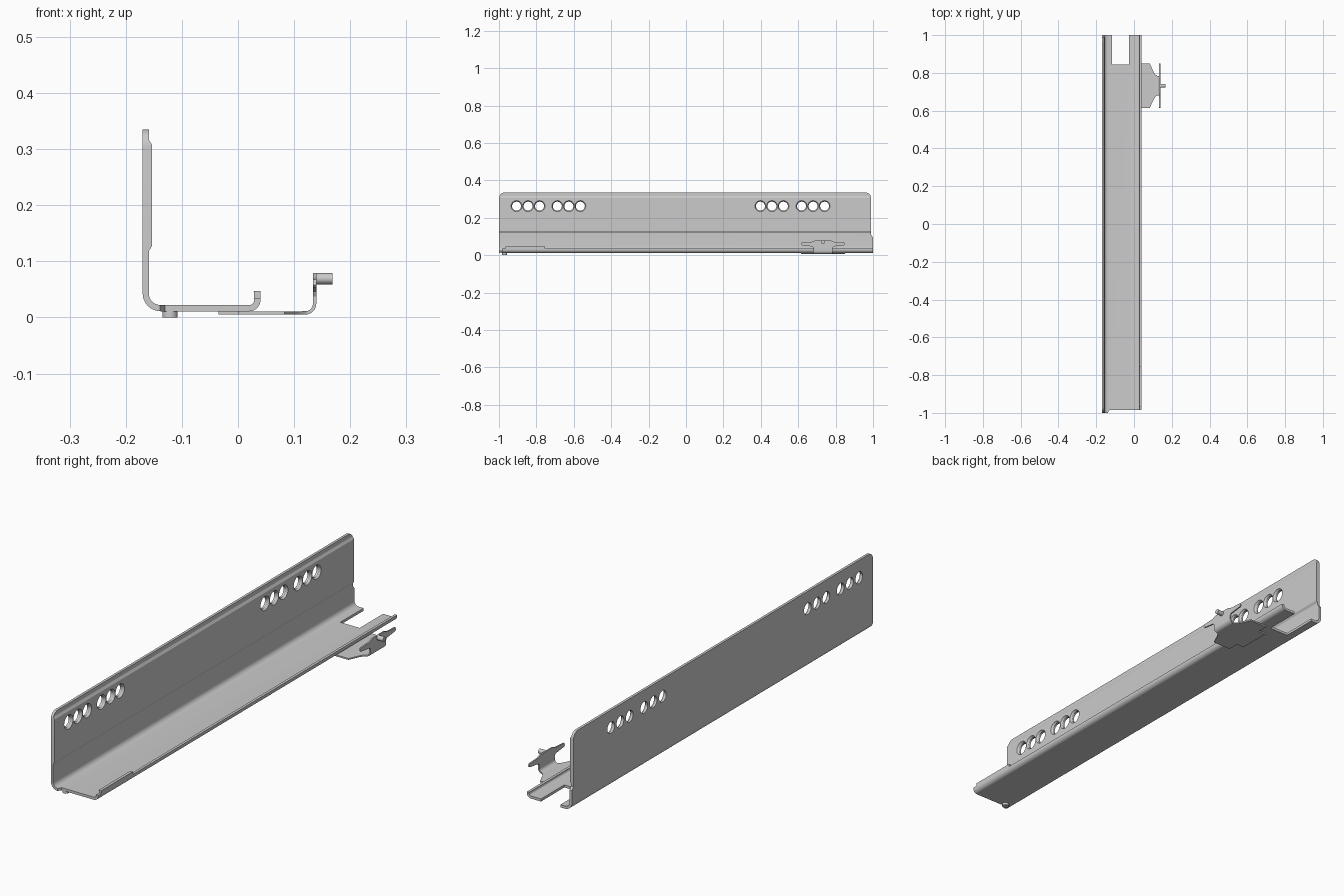
import bpy, bmesh, math
from mathutils import Vector

if "Cube" in bpy.data.objects:
    bpy.data.objects.remove(bpy.data.objects["Cube"])


def finish(name, bm):
    bmesh.ops.recalc_face_normals(bm, faces=bm.faces)
    me = bpy.data.meshes.new(name)
    bm.to_mesh(me)
    bm.free()
    ob = bpy.data.objects.new(name, me)
    bpy.context.collection.objects.link(ob)
    return ob


def prism(name, pts, axis, a, b):
    """Extrude a 2D outline along 'x' (points are y,z), 'y' (x,z) or 'z' (x,y)."""
    place = {'x': lambda p, d: (d, p[0], p[1]),
             'y': lambda p, d: (p[0], d, p[1]),
             'z': lambda p, d: (p[0], p[1], d)}[axis]
    bm = bmesh.new()
    f = bm.faces.new([bm.verts.new(place(p, a)) for p in pts])
    ext = bmesh.ops.extrude_face_region(bm, geom=[f])
    move = Vector(place((0, 0), b - a))
    bmesh.ops.translate(bm, vec=move, verts=[v for v in ext['geom'] if isinstance(v, bmesh.types.BMVert)])
    return finish(name, bm)


def rect(x0, x1, y0, y1):
    return [(x0, y0), (x1, y0), (x1, y1), (x0, y1)]


def arc(cx, cy, r, a0, a1, n=8):
    return [(cx + r * math.cos(math.radians(a0 + (a1 - a0) * i / n)),
             cy + r * math.sin(math.radians(a0 + (a1 - a0) * i / n))) for i in range(n + 1)]


def activate(ob):
    bpy.ops.object.select_all(action='DESELECT')
    ob.select_set(True)
    bpy.context.view_layer.objects.active = ob


def boolean(ob, cutter, op='DIFFERENCE'):
    m = ob.modifiers.new("cut", 'BOOLEAN')
    m.operation, m.solver, m.object = op, 'EXACT', cutter
    activate(ob)
    bpy.ops.object.modifier_apply(modifier=m.name)
    bpy.data.objects.remove(cutter)


def smooth(ob):
    activate(ob)
    bpy.ops.object.shade_smooth_by_angle(angle=math.radians(30))


# Rail: bent sheet section with thickened wall and small outer lip
section = ([(-0.17, 0.335)] + arc(-0.138, 0.043, 0.032, 180, 270)
           + arc(0.02, 0.031, 0.02, -90, 0) + [(0.04, 0.047), (0.028, 0.047)]
           + arc(0.02, 0.031, 0.009, 0, -90, 5) + arc(-0.138, 0.043, 0.021, 270, 180)
           + [(-0.159, 0.118), (-0.153, 0.128), (-0.153, 0.307), (-0.159, 0.317), (-0.159, 0.335)])
rail = prism("rail", section, 'y', -1.1, 1.1)

# Side outline: rounded upper corners, step at the back end
side = ([(-1, -0.1), (1, -0.1), (1, 0.095), (0.99, 0.108)]
        + arc(0.96, 0.305, 0.03, 0, 90) + arc(-0.97, 0.305, 0.03, 90, 180))
boolean(rail, prism("side_outline", side, 'x', -0.3, 0.3), 'INTERSECT')

# Back slot, set-back front floor edge, lowered lip
boolean(rail, prism("slot", rect(-0.116, -0.026, 0.845, 1.2), 'z', -0.1, 0.2))
front = [(-0.145, -1.2), (0.2, -1.2), (0.2, -0.985), (-0.13, -0.985), (-0.145, -1.01)]
boolean(rail, prism("front_edge", front, 'z', -0.1, 0.2))
boolean(rail, prism("lip_step", rect(0.0, 0.1, -0.755, 1.2), 'z', 0.035, 0.1))
boolean(rail, prism("lip_end", rect(0.0, 0.1, -1.2, -0.965), 'z', 0.035, 0.1))

# Countersunk screw holes: four groups of three
bm = bmesh.new()
N = 24
for start in (-0.906, -0.688, 0.398, 0.618):
    for k in range(3):
        y = start + 0.0615 * k
        rings = [[bm.verts.new((x, y + r * math.cos(2 * math.pi * i / N),
                                0.262 + r * math.sin(2 * math.pi * i / N))) for i in range(N)]
                 for x, r in ((-0.2, 0.024), (-0.161, 0.024), (-0.153, 0.0295), (-0.14, 0.0295))]
        bm.faces.new(rings[0])
        bm.faces.new(rings[-1])
        for r0, r1 in zip(rings, rings[1:]):
            for i in range(N):
                j = (i + 1) % N
                bm.faces.new((r0[i], r0[j], r1[j], r1[i]))
boolean(rail, finish("hole_cutters", bm))
smooth(rail)

# Locating pin under the front corner
pin = prism("locating_pin", arc(-0.121, -0.97, 0.0135, 0, 345, 23), 'z', 0.0, 0.014)
smooth(pin)

# Clip plate: flared strip bent upward (x, z, half width)
Y = 0.732
bm = bmesh.new()
rows = [(0.0, 0.008, 0.118), (0.083, 0.008, 0.118), (0.093, 0.008, 0.097), (0.103, 0.008, 0.075),
        (0.114, 0.008, 0.058)]
rows += [(x, z, 0.052) for x, z in arc(0.12, 0.0245, 0.0165, -80, 0, 6)] + [(0.1365, 0.05, 0.05)]
pairs = [(bm.verts.new((x, Y - w, z)), bm.verts.new((x, Y + w, z))) for x, z, w in rows]
for (a, b), (c, d) in zip(pairs, pairs[1:]):
    bm.faces.new((a, b, d, c))
plate = finish("clip_plate", bm)
m = plate.modifiers.new("thickness", 'SOLIDIFY')
m.thickness, m.offset = 0.006, 0
activate(plate)
bpy.ops.object.modifier_apply(modifier=m.name)
smooth(plate)

# Narrow tongue of the clip reaching under the floor
prism("clip_tongue", rect(-0.035, 0.001, Y - 0.07, Y + 0.07), 'z', 0.005, 0.011)

# Clip wings spreading both ways at the top of the upright
half = [(0.05, 0.035), (0.056, 0.046), (0.113, 0.053), (0.118, 0.058),
        (0.115, 0.068), (0.06, 0.071), (0.04, 0.079)]
wings = [(Y + u, z) for u, z in half] + [(Y - u, z) for u, z in reversed(half)]
prism("clip_wings", wings, 'x', 0.1335, 0.1395)

# Finger peg on the clip
peg = prism("clip_peg", arc(Y, 0.069, 0.01, 0, 337.5, 15), 'x', 0.136, 0.168)
smooth(peg)
